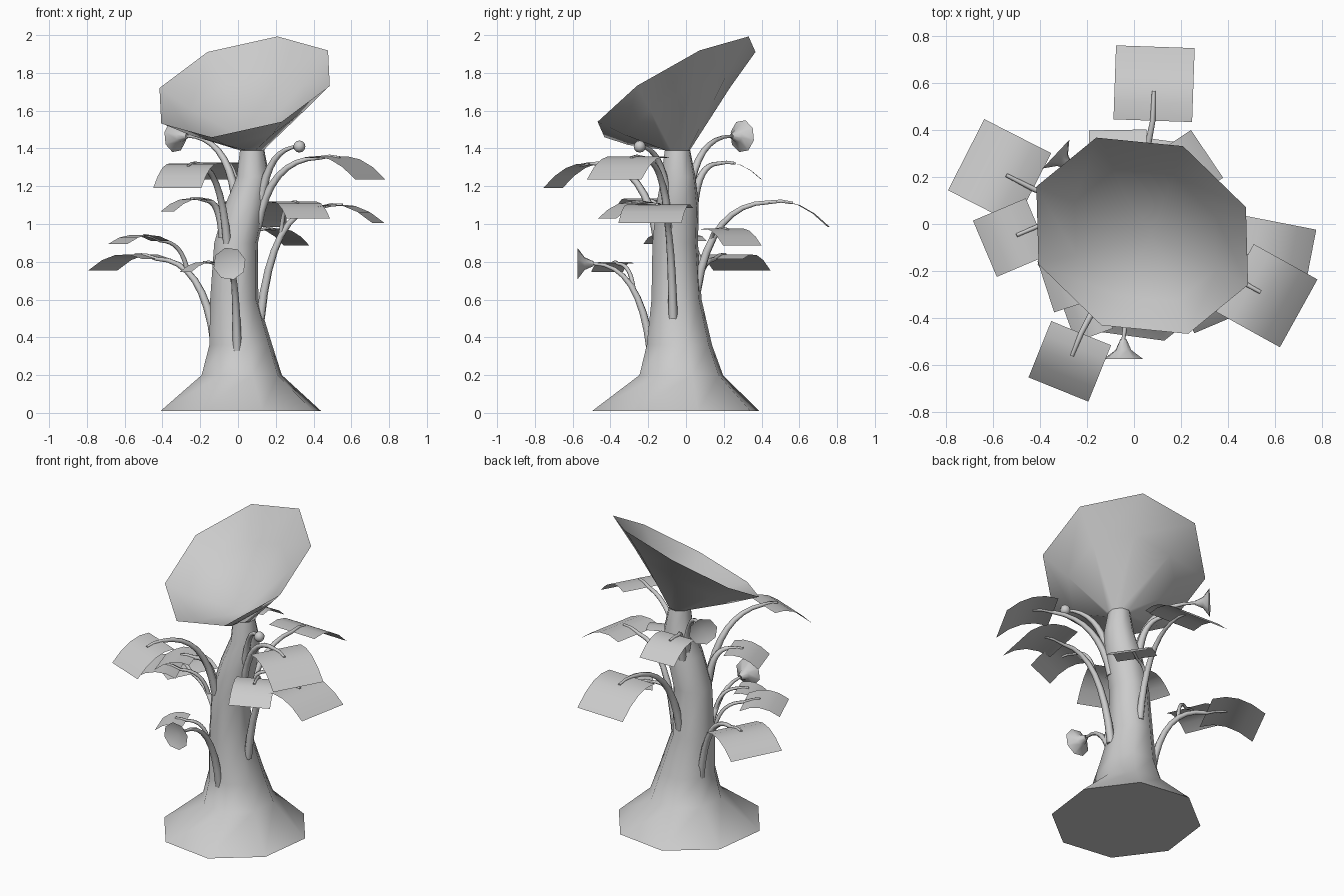
import bpy, bmesh
from math import cos, sin, radians, tau
from mathutils import Vector as V

if "Cube" in bpy.data.objects:
    bpy.data.objects.remove(bpy.data.objects["Cube"])

SIDES = 8
PH = radians(15)


def finish(name, bm):
    me = bpy.data.meshes.new(name)
    bm.to_mesh(me)
    bm.free()
    ob = bpy.data.objects.new(name, me)
    bpy.context.collection.objects.link(ob)
    bpy.ops.object.select_all(action='DESELECT')
    ob.select_set(True)
    bpy.context.view_layer.objects.active = ob
    bpy.ops.object.shade_smooth_by_angle(angle=radians(60))


def ring(bm, c, u, v):
    return [bm.verts.new(c + u * cos(a) + v * sin(a))
            for a in (PH + tau * i / SIDES for i in range(SIDES))]


def bridge(bm, a, b):
    for i in range(SIDES):
        j = (i + 1) % SIDES
        bm.faces.new((a[i], a[j], b[j], b[i]))


def fan(bm, r, p):
    t = bm.verts.new(p)
    for i in range(SIDES):
        bm.faces.new((r[i], r[(i + 1) % SIDES], t))


X, Y, Z = V((1, 0, 0)), V((0, 1, 0)), V((0, 0, 1))

# Trunk: centre and radius of each ring, from flared roots to neck
TRUNK = [(.015, -.055, .01, .44), (.02, -.025, .2, .22), (.015, -.035, .36, .172),
         (-.02, -.05, .6, .132), (-.01, -.057, .9, .12), (.04, -.045, 1.1, .112),
         (.08, -.04, 1.25, .09), (.075, -.045, 1.39, .067)]
bm = bmesh.new()
rings = [ring(bm, V((x, y, z)), X * r, Y * r * 1.04) for x, y, z, r in TRUNK]
for a, b in zip(rings, rings[1:]):
    bridge(bm, a, b)
bm.faces.new(rings[0][::-1])
finish("trunk", bm)

# Large tilted trumpet bloom growing out of the neck
n = V((-.236, -.483, .843)).normalized()
w = V((.87, .24, .38)).normalized()          # points at the first rim corner
u = w * cos(PH) - n.cross(w) * sin(PH)
v = n.cross(u)
neck_c, rim_c = V((.075, -.045, 1.39)), V((.035, -.05, 1.726))
mid_c = neck_c.lerp(rim_c, .62)
bm = bmesh.new()
loops = [ring(bm, neck_c, X * .067, Y * .067), ring(bm, mid_c, u * .335, v * .335),
         ring(bm, rim_c, u * .497, v * .497), ring(bm, mid_c + Z * .015, u * .335, v * .335)]
for a, b in zip(loops, loops[1:]):
    bridge(bm, a, b)
fan(bm, loops[-1], neck_c + Z * .04)
finish("top_bloom", bm)


# Point just inside the trunk surface at a height, on the side facing a target
def trunk_root(z, target):
    for a, b in zip(TRUNK, TRUNK[1:]):
        if a[2] <= z <= b[2]:
            x, y, _, r = V(a).lerp(V(b), (z - a[2]) / (b[2] - a[2]))
            c = V((x, y, z))
            d = V((target.x - x, target.y - y, 0)).normalized()
            return c + d * r * .85


stems = {}


# Branch: rises from its root, then bends outward to its end, tapering.
# The root is a height on the trunk, or (parent stem, fraction along it).
def branch(key, root, end, extra=()):
    if isinstance(root, tuple):
        start, r0 = stems[root[0]](root[1]), .013
    else:
        start, r0 = trunk_root(root, end), .025
    ctrl = start.lerp(end, .2)
    ctrl.z = end.z

    def at(t):
        return start * (1 - t) ** 2 + ctrl * 2 * t * (1 - t) + end * t * t

    stems[key] = at
    pts = [at(i / 8) for i in range(9)] + list(extra)
    cu = bpy.data.curves.new(key + "_branch", 'CURVE')
    cu.dimensions = '3D'
    cu.bevel_depth = 1
    cu.bevel_resolution = 1
    cu.use_fill_caps = True
    s = cu.splines.new('POLY')
    s.points.add(len(pts) - 1)
    s.use_smooth = True
    for i, p in enumerate(pts):
        s.points[i].co = (*p, 1)
        s.points[i].radius = r0 + (.008 - r0) * i / (len(pts) - 1)
    bpy.context.collection.objects.link(bpy.data.objects.new(key + "_branch", cu))


# Leaf: arched square sheet on its own branch
def leaf(key, base, heading, size, drop, root):
    base, a = V(base), radians(heading)
    out, side = V((cos(a), sin(a), 0)) * size * .94, V((-sin(a), cos(a), 0)) * size / 2

    def arch(t):
        return base + out * t + Z * (size * .6 * t * (1 - t) - drop * t)

    branch(key, root, base, (arch(.2), arch(.4)))
    bm = bmesh.new()
    rows = [[bm.verts.new(arch(i / 4) + s) for s in (-side, side)] for i in range(5)]
    for p, q in zip(rows, rows[1:]):
        bm.faces.new((p[0], q[0], q[1], p[1]))
    finish(key + "_leaf", bm)


# Small trumpet flower with a shallow hollow face
def flower(key, apex, heading, root):
    apex, a = V(apex), radians(heading)
    out, side = V((cos(a), sin(a), 0)) * .085, V((-sin(a), cos(a), 0)) * .087
    branch(key, root, apex)
    bm = bmesh.new()
    cup = [ring(bm, apex + out * t, side * k, Z * .087 * k)
           for t, k in ((0, .15), (.55, .4), (1, 1))]
    for p, q in zip(cup, cup[1:]):
        bridge(bm, p, q)
    fan(bm, cup[-1], apex + out * .65)
    finish(key, bm)


flower("front_flower", (-.045, -.49, .79), -90, .33)
flower("back_flower", (-.27, .24, 1.465), 137, 1.15)

leaf("back", (.08, .44, 1.115), 88, .335, .13, .65)
leaf("left_back", (-.43, .15, .815), 153, .34, .06, .36)
leaf("left", (-.41, -.01, .91), 203, .26, .015, ("left_back", .62))
leaf("front_left", (-.225, -.465, 1.32), 248, .275, .13, .9)
leaf("right_front", (.43, -.23, 1.35), -29, .33, .115, .98)
leaf("right", (.43, -.13, 1.085), -11, .34, .08, .5)
leaf("back_right", (.12, .17, .97), 34, .245, .085, ("back", .33))
leaf("right_low", (.28, -.2, 1.11), -67, .25, .08, ("right", .5))
leaf("back_high", (-.065, .17, 1.32), 91, .245, .085, 1.1)
leaf("left_front", (-.17, -.2, 1.125), 198, .23, .06, .93)
leaf("low_front", (-.12, -.36, .79), 200, .18, .045, ("front_flower", .45))

# Round bud on a thin branch
tip = V((.325, -.245, 1.41))
bm = bmesh.new()
bmesh.ops.create_uvsphere(bm, u_segments=8, v_segments=6, radius=.032)
bmesh.ops.translate(bm, verts=bm.verts, vec=tip)
finish("bud", bm)
branch("bud", 1.13, tip)
